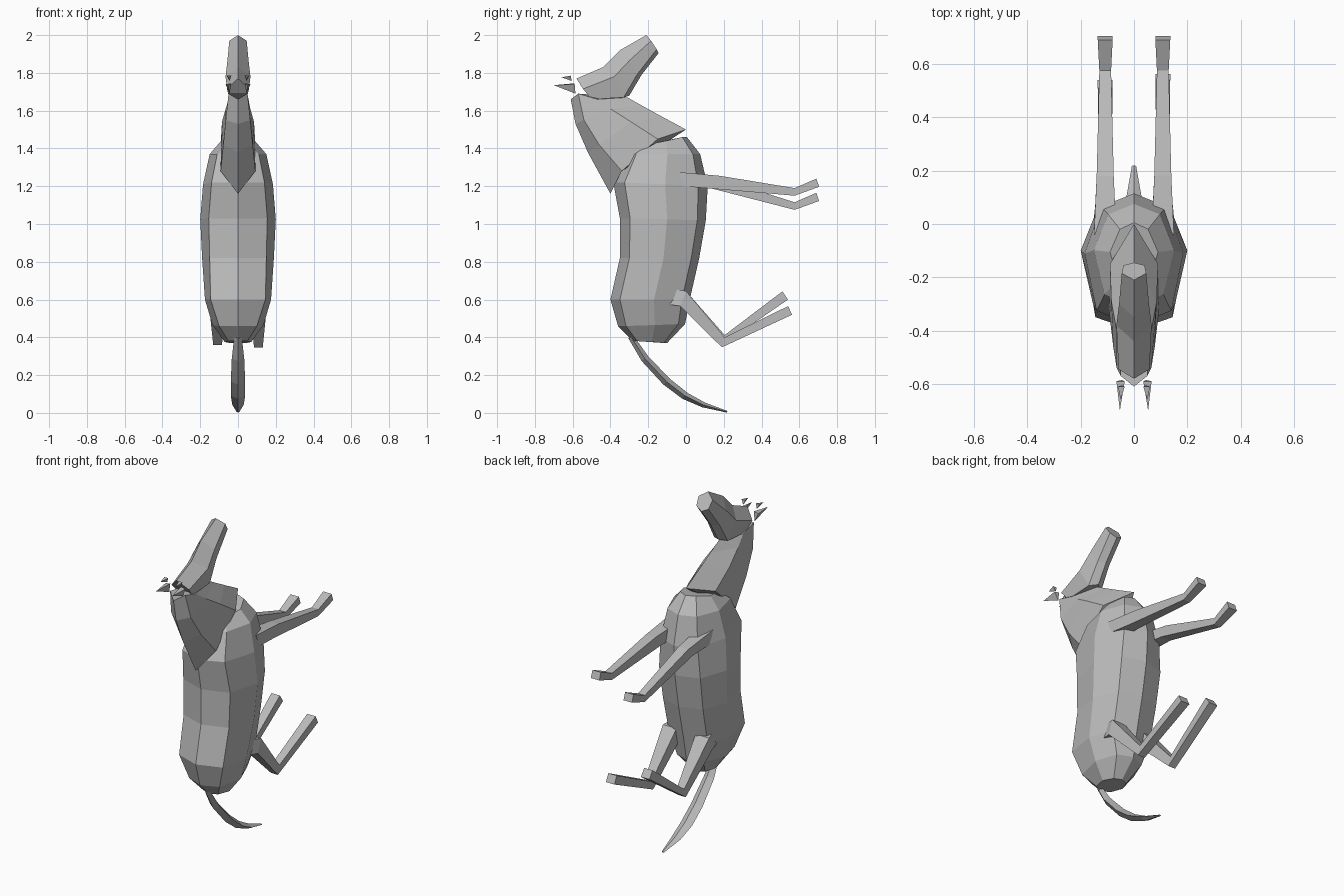
import bpy
import bmesh

grey = bpy.data.materials.new("coat grey")
grey.diffuse_color = (0.5, 0.5, 0.5, 1)


def loft(name, rings):
    """Bridge equal-sized rings of (x, y, z) points and cap both ends."""
    bm = bmesh.new()
    loops = [[bm.verts.new(p) for p in ring] for ring in rings]
    for a, b in zip(loops, loops[1:]):
        n = len(a)
        for i in range(n):
            j = (i + 1) % n
            bm.faces.new((a[i], a[j], b[j], b[i]))
    bm.faces.new(loops[0])
    bm.faces.new(loops[-1])
    bmesh.ops.recalc_face_normals(bm, faces=bm.faces)
    mesh = bpy.data.meshes.new(name)
    bm.to_mesh(mesh)
    bm.free()
    mesh.materials.append(grey)
    obj = bpy.data.objects.new(name, mesh)
    bpy.context.collection.objects.link(obj)
    return obj


def mirrored(first, sides, last):
    """Symmetric ring: centre point (y, z), side points (x, y, z), centre point."""
    right = list(sides)
    left = [(-x, y, z) for x, y, z in reversed(sides)]
    return [(0, *first)] + right + [(0, *last)] + left


def limb(name, x, sections):
    """Four-sided limb; each section is (upper y, z), (lower y, z), half width."""
    rings = []
    for (y1, z1), (y2, z2), w in sections:
        rings.append([(x - w, y1, z1), (x + w, y1, z1), (x + w, y2, z2), (x - w, y2, z2)])
    return loft(name, rings)


# Barrel: z front, z back, y front, y back, shoulder width, side width
barrel = [
    (0.38, 0.37, -0.28, -0.10, 0.05, 0.07),
    (0.46, 0.47, -0.36, -0.005, 0.10, 0.135),
    (0.60, 0.60, -0.40, 0.02, 0.145, 0.175),
    (0.82, 0.82, -0.35, 0.07, 0.15, 0.19),
    (1.03, 1.02, -0.35, 0.105, 0.155, 0.20),
    (1.22, 1.20, -0.385, 0.115, 0.14, 0.185),
    (1.37, 1.37, -0.31, 0.075, 0.11, 0.15),
    (1.42, 1.46, -0.24, 0.005, 0.06, 0.09),
]
rings = []
for zf, zb, yf, yb, ws, wm in barrel:
    d = yb - yf
    rings.append(mirrored((yf, zf), [
        (ws, yf + 0.12 * d, zf),
        (wm, yf + 0.55 * d, (zf + zb) / 2),
        (ws * 0.88, yb - 0.10 * d, zb)], (yb, zb)))
loft("body", rings)

# Neck: crest, crest side, throat side, throat
loft("neck", [
    mirrored((-0.61, 1.66), [(0.05, -0.57, 1.69), (0.05, -0.47, 1.66)], (-0.31, 1.67)),
    mirrored((-0.585, 1.53), [(0.065, -0.54, 1.55), (0.065, -0.40, 1.61)], (-0.23, 1.625)),
    mirrored((-0.52, 1.38), [(0.078, -0.46, 1.42), (0.085, -0.29, 1.54)], (-0.13, 1.57)),
    mirrored((-0.40, 1.16), [(0.092, -0.34, 1.28), (0.09, -0.15, 1.45)], (0.0, 1.50)),
])

# Head: brow, cheek, jaw, chin
loft("head", [
    mirrored((-0.58, 1.77), [(0.058, -0.545, 1.715), (0.045, -0.50, 1.66)], (-0.485, 1.65)),
    mirrored((-0.44, 1.83), [(0.066, -0.38, 1.78), (0.045, -0.33, 1.67)], (-0.30, 1.68)),
    mirrored((-0.35, 1.92), [(0.056, -0.30, 1.865), (0.04, -0.26, 1.79)], (-0.235, 1.79)),
    mirrored((-0.21, 2.00), [(0.046, -0.185, 1.97), (0.04, -0.155, 1.925)], (-0.145, 1.905)),
])

for side, s in (("right", 1), ("left", -1)):
    # Ears with a small inner point
    for part, tip, base in (
            ("ear", (0.053, -0.70, 1.735), [(0.035, -0.59, 1.745), (0.066, -0.59, 1.74), (0.045, -0.585, 1.69)]),
            ("ear_tuft", (0.05, -0.66, 1.777), [(0.035, -0.61, 1.785), (0.06, -0.61, 1.785), (0.045, -0.605, 1.757)])):
        ear = [(x * s, y, z) for x, y, z in base]
        point = [tuple(0.99 * t * (s if k == 0 else 1) / 0.99 + 0.01 * (b[k] - t * (s if k == 0 else 1))
                       for k, t in enumerate(tip)) for b in ear]
        loft(f"{side}_{part}", [ear, point])

    # Forelegs: shoulder, knee, hoof; the left one hangs lower
    d = 0 if s > 0 else -0.075
    limb(f"{side}_foreleg", 0.108 * s, [
        ((-0.04, 1.275), (-0.02, 1.20), 0.042),
        ((0.18, 1.255 + d * 0.2), (0.14, 1.187), 0.032),
        ((0.575, 1.19 + d), (0.575, 1.15 + d), 0.022),
        ((0.69, 1.24 + d), (0.705, 1.197 + d), 0.028),
    ])

    # Hind legs: thigh, hock, hoof; the left one is raised
    u = 0 if s > 0 else 0.012
    foot = [(0.54, 0.565), (0.562, 0.52)] if s > 0 else [(0.51, 0.643), (0.54, 0.60)]
    limb(f"{side}_hind_leg", 0.108 * s, [
        ((-0.06, 0.655), (-0.10, 0.575), 0.03),
        ((0.0, 0.645), (-0.03, 0.565), 0.045),
        ((0.205, 0.40 + u), (0.19, 0.347 + u), 0.023),
        (*foot, 0.028),
    ])

# Tail: a curved, flattened diamond section
tail = [((-0.275, 0.405), (-0.305, 0.395), 0.02), ((-0.20, 0.30), (-0.235, 0.275), 0.033),
        ((-0.085, 0.18), (-0.12, 0.15), 0.038), ((0.01, 0.105), (-0.02, 0.075), 0.038),
        ((0.10, 0.055), (0.085, 0.03), 0.03), ((0.22, 0.01), (0.215, 0.002), 0.008)]
loft("tail", [mirrored(a, [(w, (a[0] + b[0]) / 2, (a[1] + b[1]) / 2)], b) for a, b, w in tail])
